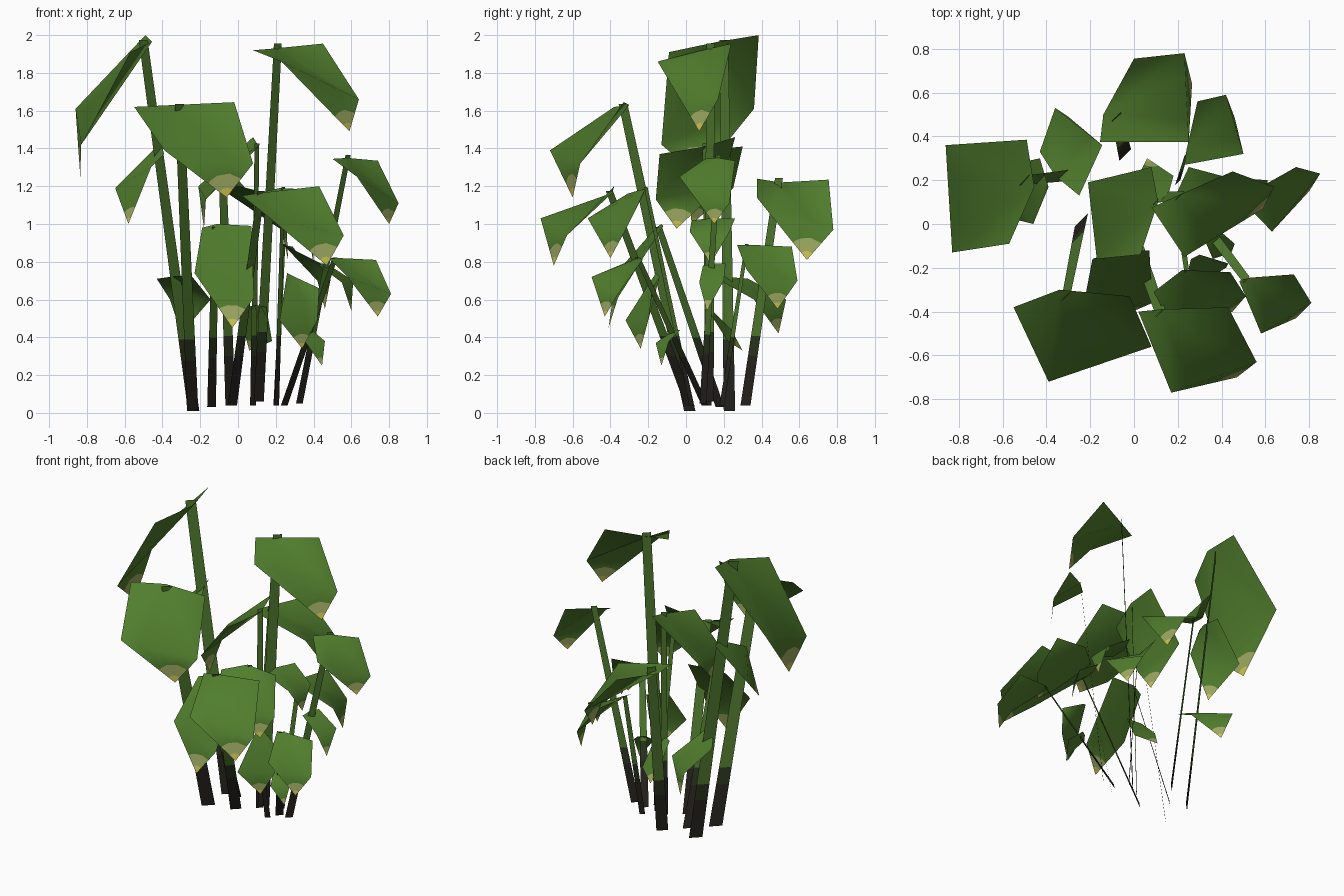
import bpy, bmesh
from mathutils import Vector as V


def material(name, rgb):
    m = bpy.data.materials.new(name)
    m.diffuse_color = (*rgb, 1)
    return m


LEAF = material("leaf green", (0.080, 0.205, 0.026))
PALE = material("pale leaf tip", (0.34, 0.40, 0.12))
YELLOW = material("yellow leaf point", (0.60, 0.55, 0.09))
STEM = material("stem green", (0.080, 0.19, 0.028))
OLIVE = material("dark olive stem", (0.024, 0.034, 0.013))
BROWN = material("dark brown stem base", (0.020, 0.017, 0.013))


def add_mesh(name, faces, mats, smooth=False):
    """faces: list of (corner points, material index)"""
    bm = bmesh.new()
    for pts, mi in faces:
        f = bm.faces.new([bm.verts.new(p) for p in pts])
        f.material_index = mi
        f.smooth = smooth
    bmesh.ops.remove_doubles(bm, verts=bm.verts, dist=1e-5)
    me = bpy.data.meshes.new(name)
    bm.to_mesh(me)
    bm.free()
    for m in mats:
        me.materials.append(m)
    ob = bpy.data.objects.new(name, me)
    bpy.context.collection.objects.link(ob)


def leaf(name, joint, left, right, side_r, tip, side_l):
    """Drooping leaf: blade from joint to both sides, then a tip with painted rings."""
    a, p1, p2, s2, t, s1 = map(V, (joint, left, right, side_r, tip, side_l))
    rim = [s2.lerp(s1, k / 4) for k in range(5)]
    size = (t - a).length
    rays = [(q - t).normalized() for q in rim]
    short = min((q - t).length for q in rim) * 0.85
    inner = [t + d * min(size * 0.08, short * 0.4) for d in rays]
    outer = [t + d * min(size * 0.2, short) for d in rays]
    faces = [((a, s2, p2), 0), ((a, p1, s1), 0)]
    for i in range(4):
        faces += [((a, rim[i + 1], rim[i]), 0),
                  ((rim[i], rim[i + 1], outer[i + 1], outer[i]), 0),
                  ((outer[i], outer[i + 1], inner[i + 1], inner[i]), 1),
                  ((inner[i], inner[i + 1], t), 2)]
    # the blade always faces upwards
    if (s1 - a).cross(s2 - a).z < 0:
        faces = [(p[::-1], m) for p, m in faces]
    add_mesh(name, faces, [LEAF, PALE, YELLOW], True)


def stem(name, base, top, width=0.085):
    """Flat ribbon stalk facing front right, dark towards the ground."""
    b, t = V(base), V(top)
    t += (t - b).normalized() * 0.015
    side = V((1, 1, 0)).normalized() * width / 2
    levels = [0, 0.27 / t.z, 0.38 / t.z, 1]
    rows = []
    for k in levels:
        c, s = b.lerp(t, k), side * (1 - 0.22 * k)
        rows.append((c - s, c + s))
    faces = [((rows[i][0], rows[i][1], rows[i + 1][1], rows[i + 1][0]), m)
             for i, m in enumerate((2, 1, 0))]
    add_mesh(name, faces, [STEM, OLIVE, BROWN])


# stalks
stem("stem_tall_left", (-0.235, 0.23, 0.01), (-0.50, 0.20, 1.96))
stem("stem_tall_right", (0.11, 0.12, 0.06), (0.21, 0.13, 1.94), 0.075)
stem("stem_front_left", (-0.24, 0.02, 0.01), (-0.31, -0.33, 1.62))
stem("stem_front_right", (-0.03, 0.02, 0.04), (0.12, -0.40, 1.16), 0.07)
stem("stem_back", (-0.04, 0.315, 0.04), (-0.08, 0.49, 1.23), 0.075)
stem("stem_middle", (0.08, 0.12, 0.04), (0.10, 0.10, 1.41), 0.045)
stem("stem_low_front", (-0.14, 0.18, 0.03), (-0.12, -0.14, 0.97), 0.065)
stem("stem_right", (0.325, 0.09, 0.05), (0.58, 0.17, 1.35), 0.05)
stem("stem_low_right", (0.245, 0.10, 0.04), (0.51, -0.25, 0.81), 0.05)
stem("stem_inner_right", (0.205, 0.03, 0.04), (0.24, -0.21, 1.18), 0.035)
stem("stem_low_back", (0.20, 0.19, 0.04), (0.24, 0.32, 0.88), 0.035)

# large leaves
leaf("leaf_tall_left", (-0.455, 0.17, 1.965), (-0.57, -0.09, 1.91), (-0.49, 0.385, 2.0),
     (-0.86, 0.36, 1.61), (-0.835, 0.07, 1.25), (-0.83, -0.13, 1.42))
leaf("leaf_tall_right", (0.20, 0.13, 1.93), (0.08, 0.075, 1.92), (0.45, 0.24, 1.955),
     (0.64, 0.17, 1.66), (0.59, 0.07, 1.49), (0.23, -0.15, 1.86))
leaf("leaf_front_left", (-0.34, -0.30, 1.63), (-0.55, -0.38, 1.62), (-0.02, -0.33, 1.645),
     (0.08, -0.56, 1.32), (-0.06, -0.60, 1.14), (-0.39, -0.72, 1.39))
leaf("leaf_front_right", (0.12, -0.39, 1.165), (0.02, -0.40, 1.15), (0.43, -0.38, 1.20),
     (0.56, -0.63, 0.94), (0.47, -0.70, 0.78), (0.17, -0.77, 1.03))
leaf("leaf_back", (-0.14, 0.50, 1.22), (-0.155, 0.375, 1.24), (0.0, 0.755, 1.235),
     (0.23, 0.78, 0.97), (0.265, 0.64, 0.81), (0.25, 0.375, 1.14))
leaf("leaf_middle", (0.11, 0.10, 1.41), (0.08, 0.26, 1.46), (0.03, -0.14, 1.37),
     (-0.17, -0.16, 1.13), (-0.18, -0.05, 0.975), (-0.21, 0.19, 1.20))
leaf("leaf_right", (0.58, 0.17, 1.35), (0.50, 0.10, 1.345), (0.74, 0.26, 1.335),
     (0.85, 0.23, 1.11), (0.80, 0.15, 1.0), (0.63, -0.035, 1.25))
leaf("leaf_low_front", (-0.11, -0.13, 1.0), (-0.19, -0.16, 0.98), (0.07, -0.12, 0.99),
     (0.085, -0.36, 0.61), (-0.03, -0.41, 0.45), (-0.23, -0.37, 0.74))
leaf("leaf_inner_right", (0.22, -0.21, 1.19), (0.09, -0.31, 1.16), (0.44, -0.22, 1.18),
     (0.51, -0.33, 0.95), (0.45, -0.40, 0.82), (0.20, -0.52, 1.03))
leaf("leaf_low_right", (0.53, -0.245, 0.82), (0.48, -0.26, 0.82), (0.73, -0.23, 0.81),
     (0.81, -0.36, 0.63), (0.74, -0.43, 0.51), (0.58, -0.50, 0.72))

# smaller leaves on the sides of the stalks
leaf("leaf_side_left", (-0.40, 0.20, 1.40), (-0.39, 0.17, 1.37), (-0.43, 0.30, 1.41),
     (-0.65, 0.25, 1.19), (-0.58, 0.03, 1.0), (-0.46, 0.0, 1.30))
leaf("leaf_low_left", (-0.36, 0.22, 0.72), (-0.25, 0.13, 0.73), (-0.43, 0.33, 0.71),
     (-0.36, 0.53, 0.60), (-0.30, 0.49, 0.42), (-0.145, 0.36, 0.60))
leaf("leaf_low_back", (0.24, 0.34, 0.89), (0.23, 0.27, 0.89), (0.29, 0.56, 0.88),
     (0.42, 0.59, 0.70), (0.46, 0.485, 0.55), (0.50, 0.32, 0.76))
leaf("leaf_side_right", (0.44, 0.15, 0.79), (0.43, 0.09, 0.78), (0.47, 0.21, 0.79),
     (0.61, 0.20, 0.70), (0.60, 0.11, 0.54), (0.55, 0.07, 0.69))
leaf("leaf_side_middle", (0.19, 0.13, 1.03), (0.20, 0.03, 1.02), (0.25, 0.26, 1.03),
     (0.40, 0.22, 0.94), (0.40, 0.13, 0.79), (0.37, 0.02, 0.96))
leaf("leaf_small_front", (0.30, -0.14, 0.72), (0.26, -0.16, 0.74), (0.43, -0.18, 0.66),
     (0.42, -0.20, 0.49), (0.34, -0.24, 0.34), (0.22, -0.32, 0.49))
leaf("leaf_small_right", (0.35, -0.06, 0.44), (0.33, -0.09, 0.42), (0.39, -0.03, 0.44),
     (0.46, -0.09, 0.38), (0.445, -0.13, 0.25), (0.36, -0.16, 0.37))
leaf("leaf_small_back", (0.10, 0.10, 0.57), (0.15, 0.11, 0.56), (0.04, 0.12, 0.56),
     (0.03, 0.24, 0.44), (0.06, 0.30, 0.33), (0.18, 0.22, 0.38))
